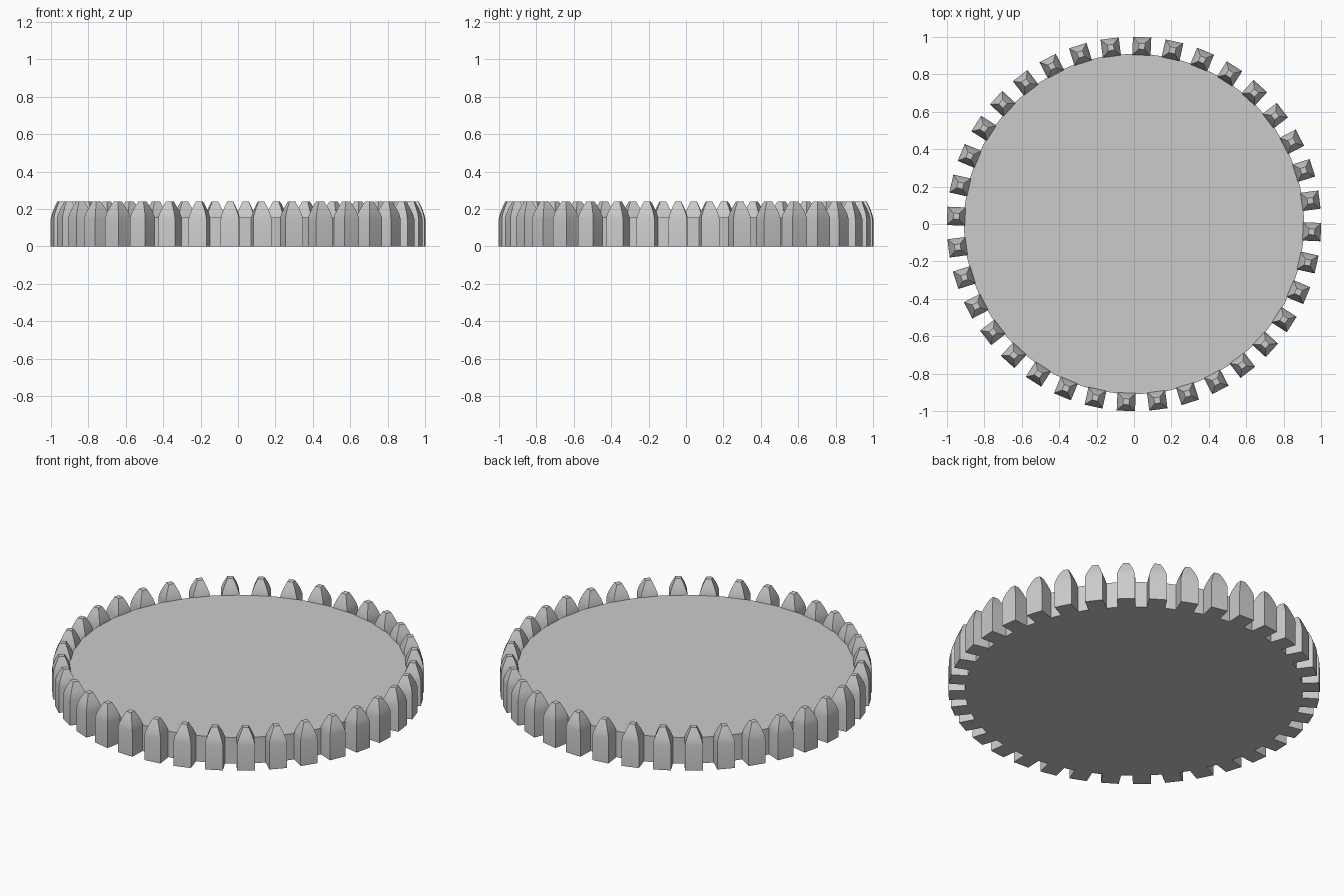
import bpy, bmesh, math
from mathutils import Matrix

if "Cube" in bpy.data.objects:
    bpy.data.objects.remove(bpy.data.objects["Cube"])

TEETH = 36
OFFSET = math.radians(-2.5)

grey = bpy.data.materials.new("light grey")
grey.diffuse_color = (0.6, 0.6, 0.6, 1)
grey.use_nodes = True
grey.node_tree.nodes["Principled BSDF"].inputs["Base Color"].default_value = grey.diffuse_color


def make_object(name, bm):
    bmesh.ops.recalc_face_normals(bm, faces=bm.faces)
    mesh = bpy.data.meshes.new(name)
    bm.to_mesh(mesh)
    bm.free()
    mesh.materials.append(grey)
    obj = bpy.data.objects.new(name, mesh)
    bpy.context.collection.objects.link(obj)
    bpy.ops.object.select_all(action='DESELECT')
    bpy.context.view_layer.objects.active = obj
    obj.select_set(True)
    bpy.ops.object.shade_smooth_by_angle(angle=math.radians(30))
    return obj


# Flat round base
bm = bmesh.new()
bmesh.ops.create_cone(bm, cap_ends=True, segments=64, radius1=0.91, radius2=0.91,
                      depth=0.155, matrix=Matrix.Translation((0, 0, 0.0775)))
make_object("base_disc", bm)

# Ring of square posts with curved, blunt pointed tops: (height, half width)
PROFILE = [(0, 0.049), (0.148, 0.049), (0.175, 0.043), (0.205, 0.032), (0.24, 0.016)]
bm = bmesh.new()
for i in range(TEETH):
    turn = Matrix.Rotation(OFFSET + i * math.tau / TEETH, 4, 'Z')
    rings = []
    for z, w in PROFILE:
        corners = [(-w, -w), (w, -w), (w, w), (-w, w)]
        rings.append([bm.verts.new(turn @ Matrix.Translation((0.951, 0, 0)) @
                      Matrix.Translation((x, y, z)).to_translation())
                      for x, y in corners])
    bm.faces.new(rings[0][::-1])
    bm.faces.new(rings[-1])
    for a, b in zip(rings, rings[1:]):
        for k in range(4):
            n = (k + 1) % 4
            bm.faces.new((a[k], a[n], b[n], b[k]))
make_object("edge_teeth", bm)
